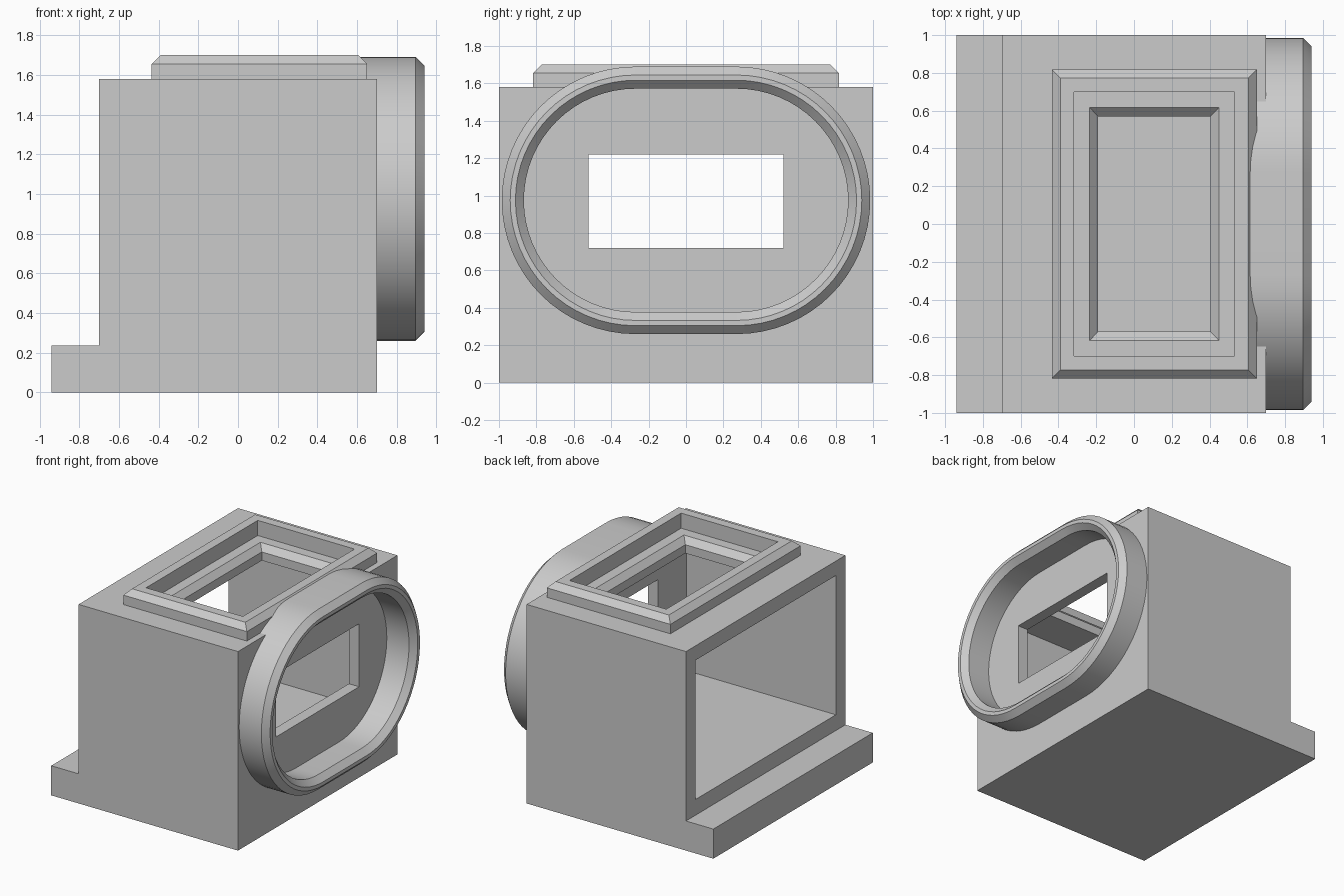
import bpy, bmesh
from math import cos, sin, pi, radians

cube = bpy.data.objects.get("Cube")
if cube:
    bpy.data.objects.remove(cube, do_unlink=True)

grey = bpy.data.materials.new("plain grey")
grey.use_nodes = True
GREY = (0.6, 0.6, 0.6, 1)
grey.diffuse_color = GREY
grey.node_tree.nodes["Principled BSDF"].inputs["Base Color"].default_value = GREY


def loft(name, loops, ring=False):
    """Join equal-length point loops; close into a ring, or cap both ends."""
    bm = bmesh.new()
    rows = [[bm.verts.new(p) for p in loop] for loop in loops]
    n = len(rows[0])
    pairs = list(zip(rows, rows[1:]))
    if ring:
        pairs.append((rows[-1], rows[0]))
    else:
        bm.faces.new(rows[0])
        bm.faces.new(rows[-1])
    for a, b in pairs:
        for i in range(n):
            j = (i + 1) % n
            bm.faces.new((a[i], a[j], b[j], b[i]))
    bmesh.ops.recalc_face_normals(bm, faces=bm.faces)
    mesh = bpy.data.meshes.new(name)
    bm.to_mesh(mesh)
    bm.free()
    mesh.materials.append(grey)
    obj = bpy.data.objects.new(name, mesh)
    bpy.context.collection.objects.link(obj)
    return obj


def rect(x0, x1, y, z):
    return [(x0, -y, z), (x1, -y, z), (x1, y, z), (x0, y, z)]


def stadium(x, r, steps=32):
    """Rounded slot outline facing sideways, wider than it is tall."""
    pts = []
    for side in (1, -1):
        for i in range(steps + 1):
            a = side * pi / 2 - pi / 2 + pi * i / steps - (pi / 2 if side > 0 else -pi / 2)
            a = -pi / 2 + pi * i / steps + (0 if side > 0 else pi)
            pts.append((x, side * 0.27 + r * cos(a), 0.975 + r * sin(a)))
    return pts


def cut(obj, cutter):
    cutter.hide_render = True
    mod = obj.modifiers.new("cut", "BOOLEAN")
    mod.operation, mod.solver, mod.object = "DIFFERENCE", "EXACT", cutter
    bpy.context.view_layer.objects.active = obj
    bpy.ops.object.modifier_apply(modifier=mod.name)
    bpy.data.objects.remove(cutter, do_unlink=True)


# Housing with a low step along one side
profile = [(-0.94, 0), (0.7, 0), (0.7, 1.58), (-0.7, 1.58), (-0.7, 0.235), (-0.94, 0.235)]
housing = loft("housing", [[(x, y, z) for x, z in profile] for y in (-1, 1)])

# Open cavity, side window and chamfered top hatch
cut(housing, loft("cavity", [rect(-0.8, 0.61, 0.88, z) for z in (0.36, 1.465)]))
cut(housing, loft("window", [rect(0.5, 0.8, 0.52, z) for z in (0.72, 1.22)]))
cut(housing, loft("hatch", [rect(-0.19, 0.405, 0.57, 1.4), rect(-0.19, 0.405, 0.57, 1.533),
                            rect(-0.235, 0.45, 0.617, 1.58), rect(-0.235, 0.45, 0.617, 1.6)]))

# Raised frame around the hatch
loft("hatch_frame", [rect(-0.435, 0.65, 0.817, 1.58), rect(-0.435, 0.65, 0.817, 1.655),
                     rect(-0.39, 0.605, 0.772, 1.7), rect(-0.317, 0.533, 0.7, 1.7),
                     rect(-0.317, 0.533, 0.7, 1.58)], ring=True)

# Rounded collar around the window
section = [(0.615, 0.715), (0.895, 0.715), (0.94, 0.67), (0.94, 0.642), (0.895, 0.597), (0.615, 0.597)]
collar = loft("window_collar", [stadium(x, r) for x, r in section], ring=True)
bpy.ops.object.select_all(action="DESELECT")
collar.select_set(True)
bpy.context.view_layer.objects.active = collar
bpy.ops.object.shade_smooth_by_angle(angle=radians(30))
